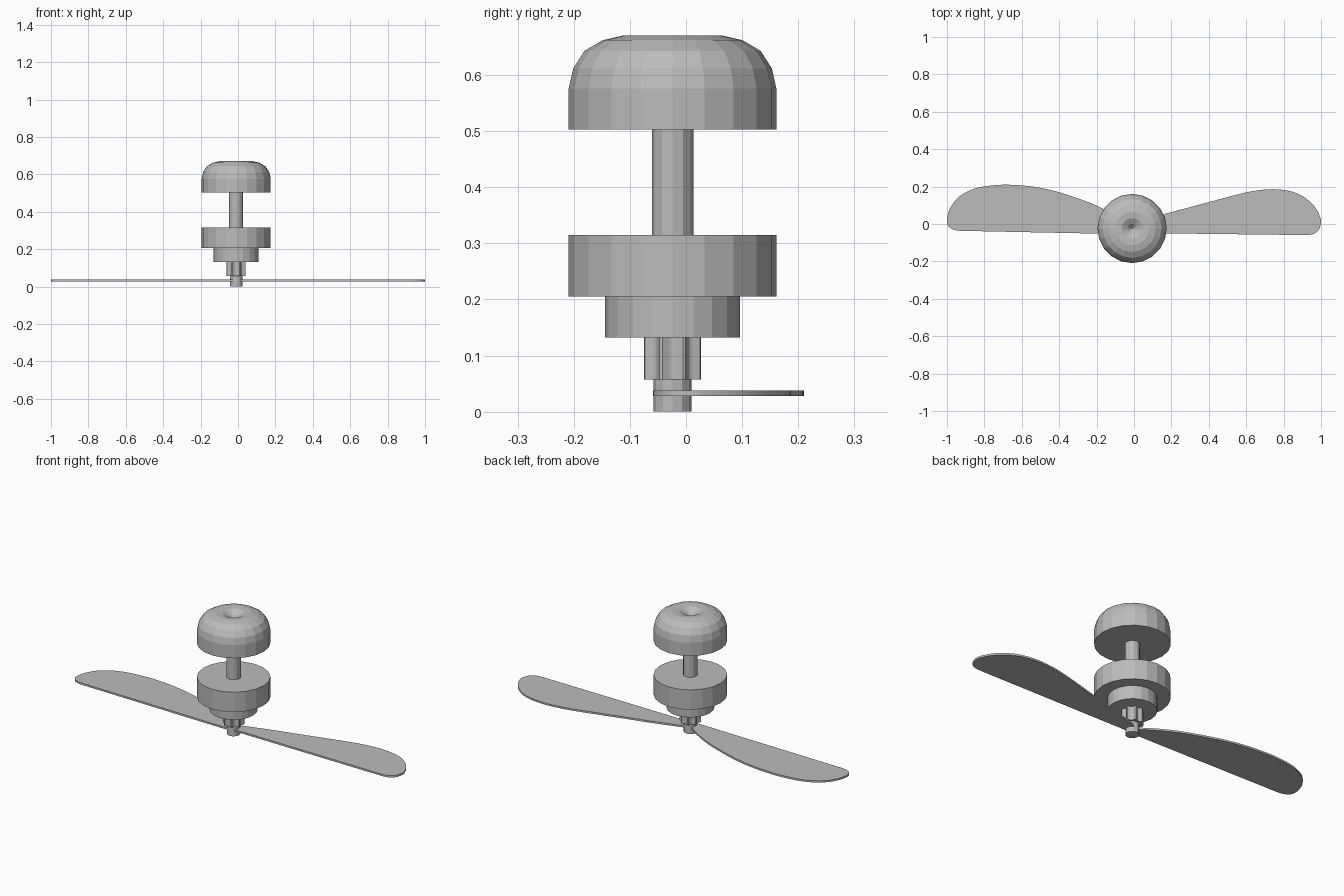
import bpy, bmesh, math

cube = bpy.data.objects.get("Cube")
if cube:
    bpy.data.objects.remove(cube)

AXIS = (-0.01, -0.024, 0)   # the spindle sits slightly off centre
SIDES = 20

grey = bpy.data.materials.new("plain grey")
grey.use_nodes = True
colour = (0.5, 0.5, 0.5, 1)
grey.diffuse_color = colour
grey.node_tree.nodes["Principled BSDF"].inputs["Base Color"].default_value = colour


def finish(name, bm, location=(0, 0, 0)):
    bmesh.ops.recalc_face_normals(bm, faces=bm.faces[:])
    mesh = bpy.data.meshes.new(name)
    bm.to_mesh(mesh)
    bm.free()
    mesh.materials.append(grey)
    obj = bpy.data.objects.new(name, mesh)
    obj.location = location
    bpy.context.collection.objects.link(obj)
    return obj


def lathe(name, profile, sides=SIDES):
    """Spin (radius, height) points about the spindle."""
    bm = bmesh.new()
    verts = [bm.verts.new((r, 0, z)) for r, z in profile]
    edges = [bm.edges.new(pair) for pair in zip(verts, verts[1:])]
    bmesh.ops.spin(bm, geom=verts + edges, cent=(0, 0, 0), axis=(0, 0, 1),
                   angle=math.tau, steps=sides, use_merge=True)
    bmesh.ops.remove_doubles(bm, verts=bm.verts[:], dist=1e-5)
    return finish(name, bm, AXIS)


def drum(name, radius, low, high, sides=SIDES):
    return lathe(name, [(0, low), (radius, low), (radius, high), (0, high)], sides)


def prism(name, outline, low, high, location=(0, 0, 0)):
    """Extrude a flat outline upwards."""
    bm = bmesh.new()
    face = bm.faces.new([bm.verts.new((x, y, low)) for x, y in outline])
    top = bmesh.ops.extrude_face_region(bm, geom=[face])["geom"]
    bmesh.ops.translate(bm, vec=(0, 0, high - low),
                        verts=[v for v in top if isinstance(v, bmesh.types.BMVert)])
    return finish(name, bm, location)


def smooth_outline(points, steps=4):
    """Round an open run of points with a Catmull-Rom curve."""
    padded = [points[0]] + points + [points[-1]]
    result = []
    for a, b, c, d in zip(padded, padded[1:], padded[2:], padded[3:]):
        for i in range(steps):
            t = i / steps
            result.append(tuple(
                0.5 * (2 * q + (r - p) * t + (2 * p - 5 * q + 4 * r - s) * t ** 2
                       + (3 * q - p - 3 * r + s) * t ** 3)
                for p, q, r, s in zip(a, b, c, d)))
    return result + [points[-1]]


# Ceiling canopy with a dished top
lathe("canopy", [(0, 0.503), (0.185, 0.503), (0.185, 0.576), (0.177, 0.612),
                 (0.157, 0.643), (0.125, 0.662), (0.09, 0.67), (0.055, 0.667),
                 (0.025, 0.65), (0, 0.625)])

# Rod, motor and hub
drum("down_rod", 0.037, 0.31, 0.51, 12)
drum("motor_housing", 0.185, 0.205, 0.315)
drum("lower_housing", 0.12, 0.132, 0.206)
drum("hub", 0.034, 0, 0.06, 12)

# Fluted collar: shallow scallops around the spindle
flutes, per_flute = 8, 8
count = flutes * per_flute
collar = []
for i in range(count):
    angle = math.tau * (i + 0.5) / count
    radius = 0.057 - 0.014 * abs(math.cos(angle * flutes / 2))
    collar.append((radius * math.cos(angle), radius * math.sin(angle)))
prism("fluted_collar", collar, 0.057, 0.133, AXIS)

# Two blades tapering to the hub
left_edge = [(0, 0.005), (0.16, 0.053), (0.3, 0.09), (0.43, 0.125), (0.57, 0.162),
             (0.65, 0.178), (0.74, 0.186), (0.83, 0.177), (0.9, 0.15), (0.96, 0.1),
             (0.99, 0.05), (1, 0.01), (0.985, -0.035), (0.95, -0.056), (0.9, -0.059),
             (0, -0.048)]
right_edge = [(-0.02, -0.01), (-0.1, 0.045), (-0.2, 0.098), (-0.3, 0.137),
              (-0.43, 0.178), (-0.55, 0.201), (-0.67, 0.21), (-0.76, 0.206),
              (-0.85, 0.19), (-0.93, 0.15), (-0.98, 0.09), (-1, 0.025),
              (-0.99, -0.015), (-0.95, -0.034), (-0.9, -0.037), (-0.02, -0.055)]
for name, edge in (("left_blade", left_edge), ("right_blade", right_edge)):
    # the straight trailing edge is left unrounded
    prism(name, smooth_outline(edge[:-1]) + [edge[-1]], 0.028, 0.038)
